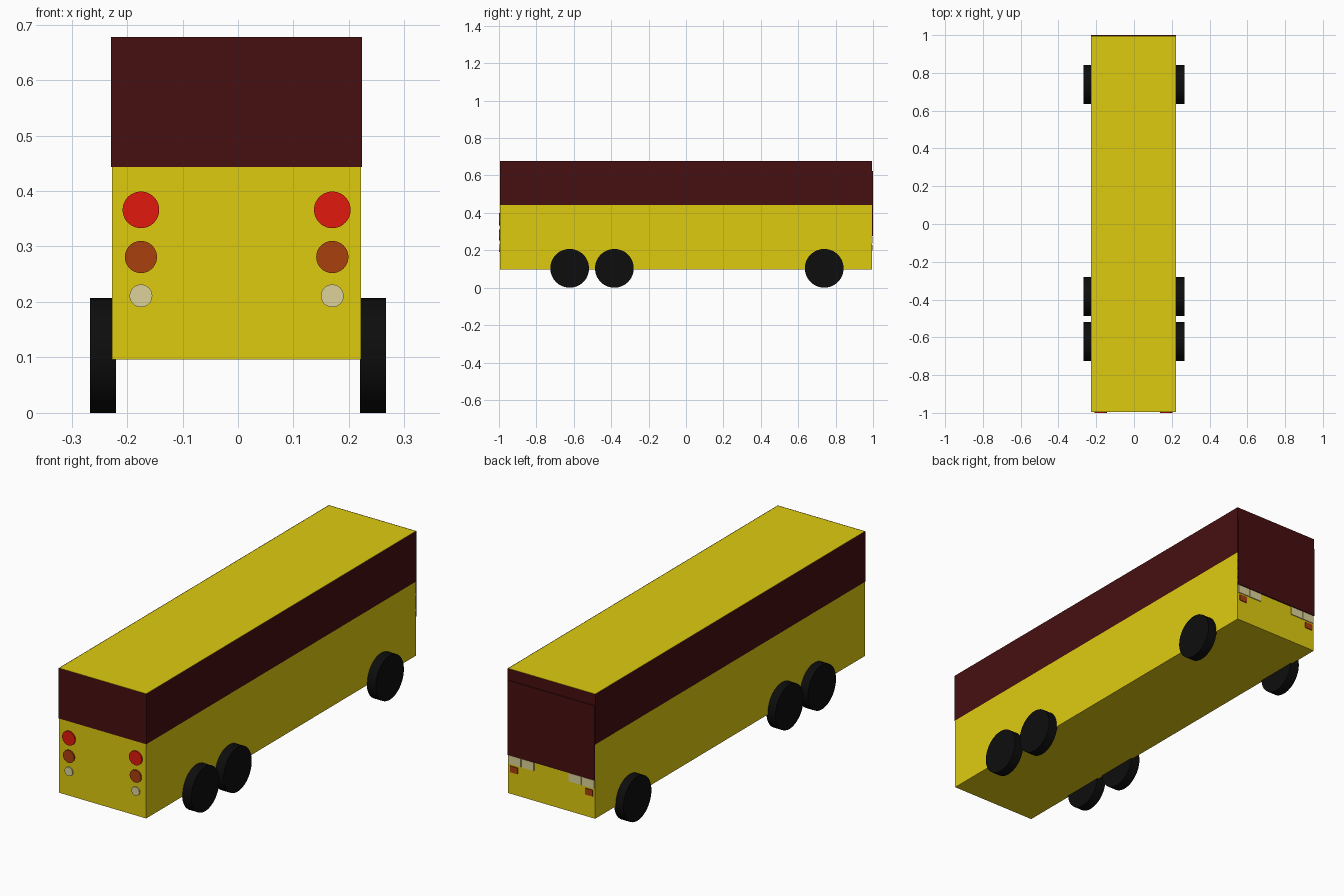
import bpy, bmesh
from math import radians
from mathutils import Matrix

if "Cube" in bpy.data.objects:
    bpy.data.objects.remove(bpy.data.objects["Cube"])


def material(name, rgb):
    m = bpy.data.materials.new(name)
    m.diffuse_color = (*rgb, 1)
    m.use_nodes = True
    m.node_tree.nodes["Principled BSDF"].inputs["Base Color"].default_value = m.diffuse_color
    return m


YELLOW = material("yellow_paint", (0.74, 0.60, 0.005))
DARK = material("dark_glass", (0.062, 0.0045, 0.005))
BLACK = material("rubber", (0.004, 0.004, 0.004))
RED = material("red_lens", (0.75, 0.01, 0.004))
ORANGE = material("orange_lens", (0.40, 0.05, 0.0045))
WHITE = material("clear_lens", (0.72, 0.65, 0.32))


def finish(name, bm, mat):
    me = bpy.data.meshes.new(name)
    bm.to_mesh(me)
    bm.free()
    ob = bpy.data.objects.new(name, me)
    bpy.context.collection.objects.link(ob)
    me.materials.append(mat)
    return ob


def box(name, x, y, z, mat, open_ends=False):
    bm = bmesh.new()
    size = [b - a for a, b in (x, y, z)]
    mid = [(a + b) / 2 for a, b in (x, y, z)]
    bmesh.ops.create_cube(bm, size=1, matrix=Matrix.Translation(mid) @ Matrix.Diagonal((*size, 1)))
    if open_ends:
        bm.normal_update()
        caps = [f for f in bm.faces if abs(f.normal.z) > 0.9]
        bmesh.ops.delete(bm, geom=caps, context='FACES_ONLY')
    return finish(name, bm, mat)


def disc(name, centre, radius, depth, axis, mat):
    bm = bmesh.new()
    turn = Matrix.Rotation(radians(90), 4, 'Y' if axis == 'x' else 'X')
    bmesh.ops.create_cone(bm, cap_ends=True, segments=48, radius1=radius, radius2=radius,
                          depth=depth, matrix=Matrix.Translation(centre) @ turn)
    ob = finish(name, bm, mat)
    bpy.ops.object.select_all(action='DESELECT')
    bpy.context.view_layer.objects.active = ob
    ob.select_set(True)
    bpy.ops.object.shade_smooth_by_angle(angle=radians(35))
    return ob


# Body shell and the dark window band wrapped around it
X0, X1, Y0, Y1, Z0, Z1 = -0.227, 0.222, -0.994, 0.994, 0.096, 0.678
XC = (X0 + X1) / 2
T = 0.0015
box("body", (X0, X1), (Y0, Y1), (Z0, Z1), YELLOW)
box("window_band", (X0 - T, X1 + T), (Y0 - T, Y1 + T), (0.443, Z1), DARK, open_ends=True)

# Windscreen panel on the +y end
box("windscreen", (X0, X1), (Y1 - 0.004, 1.0), (0.277, 0.625), DARK)

# Wheels
for side, label in ((-1, "left"), (1, "right")):
    for i, y in enumerate((-0.622, -0.383, 0.739)):
        disc(f"wheel_{label}_{i + 1}", (side * 0.243, y, 0.1035), 0.1035, 0.047, 'x', BLACK)

# Round lamps on the -y end, rectangular lamps on the +y end
for side, label in ((-1, "left"), (1, "right")):
    for part, z, r, mat in (("red_lamp", 0.366, 0.033, RED),
                            ("orange_lamp", 0.281, 0.029, ORANGE),
                            ("clear_lamp", 0.211, 0.0205, WHITE)):
        disc(f"{part}_{label}", (XC + side * 0.1725, -0.996, z), r, 0.008, 'y', mat)
    for part, a, b, z, mat in (("headlamp_outer", 0.157, 0.221, (0.236, 0.275), WHITE),
                               ("headlamp_inner", 0.09, 0.154, (0.236, 0.275), WHITE),
                               ("indicator", 0.174, 0.213, (0.198, 0.227), ORANGE)):
        xs = sorted((XC + side * a, XC + side * b))
        box(f"{part}_{label}", xs, (Y1 - 0.004, 0.998), z, mat)
